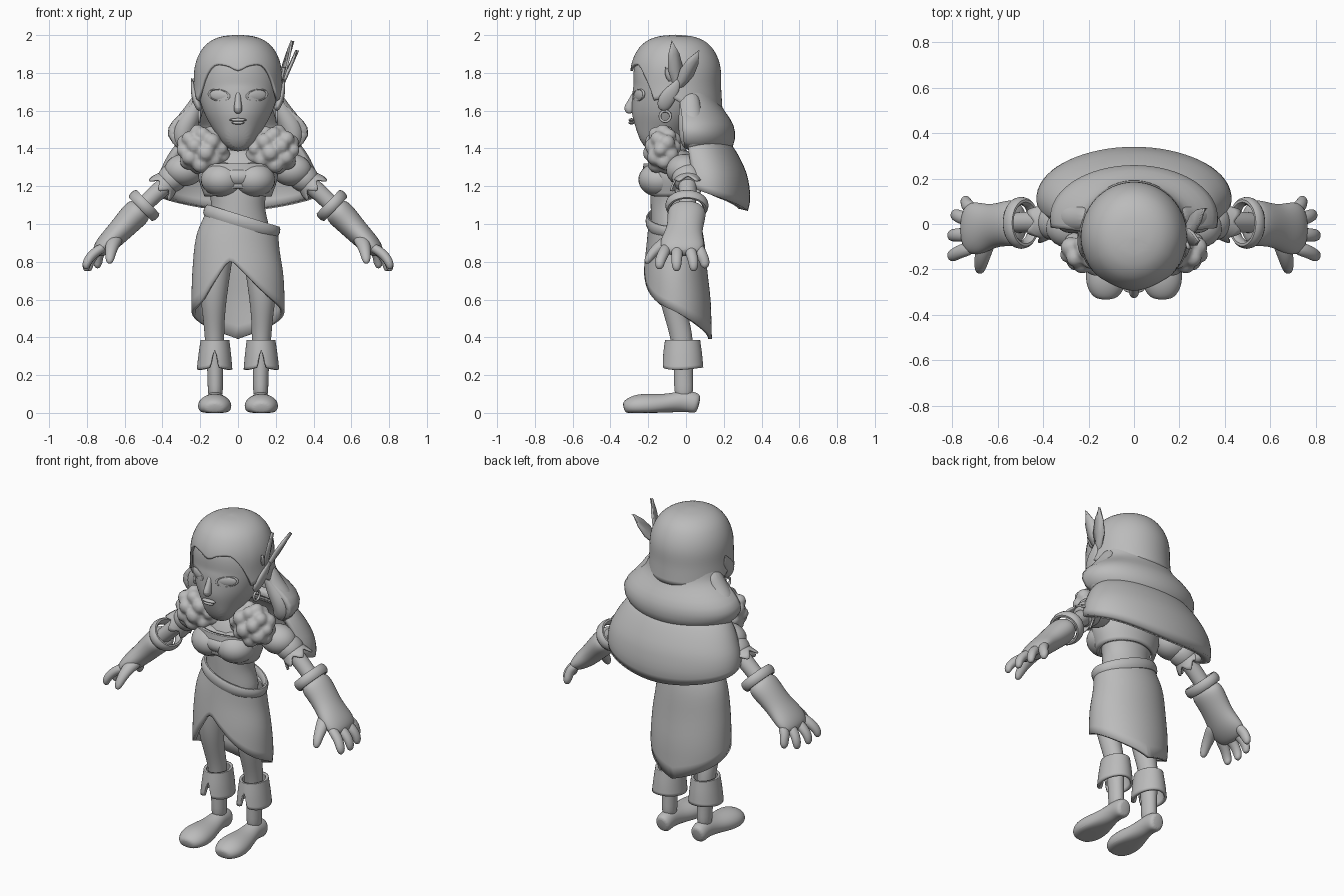
import bpy, bmesh, math, random
from mathutils import Vector, Matrix

if "Cube" in bpy.data.objects:
    bpy.data.objects.remove(bpy.data.objects["Cube"])

grey = bpy.data.materials.new("plain grey")
grey.use_nodes = True
COLOUR = (0.5, 0.5, 0.5, 1)
grey.diffuse_color = COLOUR
grey.node_tree.nodes["Principled BSDF"].inputs["Base Color"].default_value = COLOUR


def finish(name, bm, mirror=False, thick=0, subdiv=0, place=None):
    """Turn a bmesh into a smooth object with its modifiers."""
    if place:
        bm.transform(place)
    bmesh.ops.recalc_face_normals(bm, faces=bm.faces)
    mesh = bpy.data.meshes.new(name)
    bm.to_mesh(mesh)
    bm.free()
    mesh.materials.append(grey)
    ob = bpy.data.objects.new(name, mesh)
    bpy.context.collection.objects.link(ob)
    for o in bpy.context.selected_objects:
        o.select_set(False)
    ob.select_set(True)
    bpy.context.view_layer.objects.active = ob
    bpy.ops.object.shade_smooth_by_angle(angle=math.radians(50))
    if thick:
        m = ob.modifiers.new("thickness", "SOLIDIFY")
        m.thickness, m.offset = thick, 0
    if subdiv:
        ob.modifiers.new("smooth", "SUBSURF").levels = subdiv
        ob.modifiers["smooth"].render_levels = subdiv
    if mirror:
        ob.modifiers.new("mirror", "MIRROR")
    return ob


def curve(knots, x):
    """Smooth interpolation through knots (x, values...)."""
    k = sorted(knots)
    if x <= k[0][0]:
        return k[0][1:]
    for i in range(len(k) - 1):
        p, q = k[i], k[i + 1]
        if x <= q[0]:
            d = q[0] - p[0]
            t = (x - p[0]) / d
            o, r = k[max(i - 1, 0)], k[min(i + 2, len(k) - 1)]
            out = []
            for j in range(1, len(p)):
                m0 = (q[j] - o[j]) / (q[0] - o[0]) * d
                m1 = (r[j] - p[j]) / (r[0] - p[0]) * d
                out.append((2*t**3 - 3*t*t + 1)*p[j] + (t**3 - 2*t*t + t)*m0
                           + (3*t*t - 2*t**3)*q[j] + (t**3 - t*t)*m1)
            return out
    return k[-1][1:]


def drape(name, profile, hem, start=-math.pi, end=math.pi, n=64, rows=14, thick=0.02, sharp=False, tilt=0, **kw):
    """Cloth or hair hanging from the top of profile (z, x, y, rx, ry) to a hem (angle from front, z)."""
    bm, grid = bmesh.new(), []
    full = end - start > 6.28
    top = max(profile)[0]
    for i in range(n if full else n + 1):
        a = start + (end - start) * i / n
        low = hem(a) if sharp else curve(hem, a)[0]
        col = []
        for j in range(rows + 1):
            z = top + (low - top) * (j / rows) ** 1.6
            cx, cy, rx, ry = curve(profile, z)
            x = cx + rx * math.sin(a)
            col.append(bm.verts.new((x, cy - ry * math.cos(a), z - tilt * x * (1 - j / rows))))
        grid.append(col)
    for i in range(n):
        p, q = grid[i], grid[(i + 1) % len(grid)]
        for j in range(rows):
            bm.faces.new((p[j], q[j], q[j + 1], p[j + 1]))
    bmesh.ops.remove_doubles(bm, verts=bm.verts, dist=1e-4)
    return finish(name, bm, thick=thick, **kw)


def tube(name, rings, side=(1, 0, 0), n=14, floor=False, subdiv=2, **kw):
    """Loft of ellipses (x, y, z, radius along side, other radius) following a path."""
    bm, loops = bmesh.new(), []
    pts = [Vector(r[:3]) for r in rings]
    for i, r in enumerate(rings):
        t = (pts[min(i + 1, len(pts) - 1)] - pts[max(i - 1, 0)]).normalized()
        u = Vector(side)
        u = (u - t * u.dot(t)).normalized()
        v = t.cross(u)
        loop = []
        for k in range(n):
            a = 2 * math.pi * k / n
            p = pts[i] + u * math.cos(a) * r[3] + v * math.sin(a) * r[4]
            if floor:
                p.z = max(p.z, 0)
            loop.append(bm.verts.new(p))
        loops.append(loop)
    for p, q in zip(loops, loops[1:]):
        for k in range(n):
            bm.faces.new((p[k], p[(k + 1) % n], q[(k + 1) % n], q[k]))
    bm.faces.new(loops[0])
    bm.faces.new(loops[-1])
    return finish(name, bm, subdiv=subdiv, **kw)


def ball(name, centre, size, turn=0, **kw):
    bm = bmesh.new()
    bmesh.ops.create_uvsphere(bm, u_segments=28, v_segments=16, radius=1)
    m = Matrix.Translation(centre) @ Matrix.Rotation(turn, 4, "Z") @ Matrix.Diagonal((*size, 1))
    return finish(name, bm, place=m, **kw)


def ring(name, major, minor, place, flat=1, **kw):
    """Torus around local z; flat stretches its section along z."""
    bm, n, s = bmesh.new(), 40, 10
    v = [[bm.verts.new(((major + minor*math.cos(b)) * math.cos(a), (major + minor*math.cos(b)) * math.sin(a),
                        flat * minor * math.sin(b)))
          for b in (2*math.pi*j/s for j in range(s))] for a in (2*math.pi*i/n for i in range(n))]
    for i in range(n):
        for j in range(s):
            bm.faces.new((v[i][j], v[(i+1) % n][j], v[(i+1) % n][(j+1) % s], v[i][(j+1) % s]))
    return finish(name, bm, place=place, **kw)


def feather(name, base, tip, width):
    bm = bmesh.new()
    b, d = Vector(base), Vector(tip) - Vector(base)
    w = d.cross(Vector((1, .25, 0))).normalized() * width
    shape = [(0, .15), (.25, .6), (.5, 1), (.75, .75), (1, 0)]
    rows = [[bm.verts.new(b + d*t + w*s*k + Vector((0.008*(1 - abs(k)), 0, 0))) for k in (-1, 0, 1)] for t, s in shape]
    for p, q in zip(rows, rows[1:]):
        for k in (0, 1):
            bm.faces.new((p[k], p[k + 1], q[k + 1], q[k]))
    bmesh.ops.remove_doubles(bm, verts=bm.verts, dist=1e-5)
    finish(name, bm, thick=0.012)


def move(x, y, z):
    return Matrix.Translation((x, y, z))


# Head and face
tube("face", [(0, -.245, 1.447, .05, .05), (0, -.208, 1.46, .088, .115), (0, -.165, 1.51, .13, .148),
              (0, -.138, 1.57, .172, .168), (0, -.1, 1.64, .202, .2), (0, -.085, 1.7, .214, .197),
              (0, -.075, 1.77, .219, .212), (0, -.06, 1.86, .2, .21), (0, -.05, 1.93, .12, .12)], n=20)
tube("nose", [(0, -.265, 1.71, .014, .012), (0, -.285, 1.65, .016, .02), (0, -.304, 1.61, .025, .034),
              (0, -.29, 1.585, .018, .02)])
for lip, z, w in (("upper_lip", 1.551, .046), ("lower_lip", 1.536, .034)):
    ball(lip, (0, -.288, z), (w, .016, .009))
ball("eye", (.1, -.246, 1.682), (.058, .014, .03), .45, mirror=True)
lid = move(.1, -.25, 1.682) @ Matrix.Rotation(.45, 4, "Z") @ Matrix.Rotation(-.14, 4, "Y") @ Matrix.Diagonal((1, 1, .5, 1))
ring("eyelid", .06, .007, lid @ Matrix.Rotation(math.pi/2, 4, "X"), mirror=True)
tube("ear", [(.2, -.125, 1.6, .025, .014), (.218, -.115, 1.64, .044, .02), (.232, -.085, 1.69, .042, .018),
             (.24, -.05, 1.735, .024, .01), (.246, -.035, 1.775, .004, .004)], side=(0, 1, 0), mirror=True)
ring("earring", .028, .007, move(.205, -.11, 1.57) @ Matrix.Rotation(math.pi/2, 4, "Y"), mirror=True)

# Hair
side_hem = [(.25, 1.835), (.6, 1.838), (.8, 1.79), (.95, 1.73), (1.1, 1.65), (1.3, 1.69), (1.8, 1.63), (3.14, 1.62)]
drape("hair_cap", [(1.995, 0, -.055, 0, 0), (1.988, 0, -.055, .075, .08), (1.962, 0, -.055, .142, .15),
                   (1.91, 0, -.055, .192, .2), (1.83, 0, -.055, .222, .23), (1.72, 0, -.055, .229, .234),
                   (1.62, 0, -.055, .236, .24)],
      [(0, 1.81)] + side_hem + [(-a, z) for a, z in side_hem], rows=24, thick=.014)
drape("upper_hair", [(1.8, 0, -.015, .18, .14), (1.7, 0, -.01, .2, .15), (1.62, 0, 0, .23, .163),
                     (1.52, 0, .02, .335, .205), (1.47, 0, .025, .345, .21), (1.42, 0, .03, .3, .195), (1.39, 0, .03, .25, .16)],
      [(1.4, 1.42), (2, 1.4), (3.14, 1.39), (4.28, 1.4), (4.88, 1.42)], 1.4, 4.88, n=40, rows=20, thick=.05)
tube("side_lock", [(.195, .02, 1.7, .03, .05), (.23, .02, 1.6, .05, .06), (.285, .03, 1.52, .07, .075),
                   (.3, .04, 1.45, .065, .075), (.26, .05, 1.4, .05, .06)], mirror=True)
drape("lower_hair", [(1.45, 0, .06, .24, .11), (1.4, 0, .07, .315, .155), (1.28, 0, .1, .385, .19),
                     (1.2, 0, .11, .405, .2), (1.13, 0, .115, .395, .2), (1.06, 0, .115, .35, .185)],
      [(1.25, 1.19), (2, 1.13), (3.14, 1.075), (4.28, 1.13), (5.03, 1.19)], 1.25, 5.03, n=40, thick=.05)
feather("front_feather", (.205, -.04, 1.68), (.285, -.075, 1.97), .04)
feather("rear_feather", (.21, -.06, 1.69), (.31, .07, 1.92), .04)
feather("small_feather", (.215, -.06, 1.73), (.24, -.11, 1.83), .02)

# Torso
tube("neck", [(0, -.05, 1.28, .1, .08), (0, -.06, 1.38, .07, .06), (0, -.07, 1.55, .06, .06)])
tube("torso", [(0, -.06, .9, .18, .12), (0, -.065, 1.0, .17, .125), (0, -.075, 1.09, .14, .115),
               (0, -.075, 1.18, .158, .12), (0, -.06, 1.27, .2, .125), (0, -.045, 1.35, .2, .105), (0, -.04, 1.4, .11, .07)])
ball("bust", (.085, -.14, 1.235), (.112, .112, .092), mirror=True)
ball("bust_middle", (0, -.145, 1.25), (.14, .1, .066))
drape("top_band", [(1.32, 0, -.08, .19, .135), (1.25, 0, -.075, .2, .145), (1.14, 0, -.075, .165, .13)],
      [(0, 1.19), (.8, 1.15), (-.8, 1.15), (3.14, 1.16), (-3.14, 1.16)])

# Fur collar made of merged tufts
random.seed(4)
bm = bmesh.new()
for i in range(26):
    z = 1 - 2 * (i + .5) / 26
    a, r = i * 2.4, math.sqrt(1 - z * z)
    p = Vector((.184 + .108*r*math.cos(a), -.122 + .062*r*math.sin(a), 1.395 + .098*z))
    bmesh.ops.create_icosphere(bm, subdivisions=2, radius=random.uniform(.037, .049), matrix=Matrix.Translation(p))
bmesh.ops.create_icosphere(bm, subdivisions=3, radius=1, matrix=move(.184, -.122, 1.395) @ Matrix.Diagonal((.118, .07, .108, 1)))
fur = finish("fur_collar", bm)
m = fur.modifiers.new("merge", "REMESH")
m.mode, m.voxel_size, m.use_smooth_shade = "VOXEL", .01, True
fur.modifiers.new("soften", "SMOOTH").iterations = 3
fur.modifiers.new("mirror", "MIRROR")

# Skirt and belt
drape("skirt", [(1.01, .02, -.06, .182, .128), (.9, 0, -.055, .21, .143), (.75, 0, -.055, .23, .158),
                (.6, 0, -.05, .236, .17), (.5, 0, -.05, .232, .174), (.39, 0, -.045, .2, .172)],
      [(-3.15, .39), (-2.4, .45), (-1.6, .53), (-.95, .59), (-.55, .7), (-.2, .8), (.1, .75), (.5, .66), (.95, .59),
       (1.6, .53), (2.4, .45), (3.15, .39)], tilt=.3)
belt = move(.02, -.06, 1.015) @ Matrix.Rotation(.3, 4, "Y") @ Matrix.Diagonal((1, .73, 1, 1))
ring("belt", .195, .016, belt, flat=2)

# Legs, boots and feet
tube("leg", [(.105, -.06, .95, .1, .1), (.122, -.075, .8, .092, .09), (.13, -.08, .65, .078, .075),
             (.128, -.055, .52, .06, .062), (.125, -.025, .42, .054, .062), (.122, -.014, .3, .048, .055),
             (.12, -.014, .18, .04, .05), (.12, -.01, .06, .044, .055)], mirror=True)
notch = [(.3, .24), (3.15, .24)]
drape("boot_cuff", [(.385, .122, -.018, .068, .085), (.31, .123, -.018, .078, .095), (.235, .124, -.018, .086, .102)],
      [(0, .33)] + notch + [(-a, z) for a, z in notch], mirror=True, thick=.016)
tube("foot", [(.12, .07, .045, .035, .045), (.12, .05, .05, .052, .06), (.12, -.01, .065, .05, .06), (.121, -.09, .05, .064, .05),
              (.123, -.18, .038, .09, .066), (.124, -.26, .036, .094, .066), (.124, -.315, .03, .066, .044),
              (.124, -.33, .025, .035, .025)], floor=True, mirror=True)

# Arms, sleeves and gloves
ball("puff_sleeve", (.285, -.01, 1.285), (.105, .095, .085), mirror=True)
tube("lower_sleeve", [(.3, 0, 1.28, .08, .08), (.36, .01, 1.235, .088, .08), (.4, .01, 1.2, .065, .06)],
     side=(0, 1, 0), mirror=True)
aim = Matrix.Rotation(-.8, 4, "Y")
drape("sleeve_frill", [(0, 0, 0, .06, .068), (-.1, 0, 0, .095, .1)], lambda a: -.05 - .018 * math.cos(6 * a), sharp=True,
      rows=4, thick=.01, mirror=True, place=move(.37, .01, 1.225) @ aim)
tube("arm", [(.2, -.01, 1.32, .06, .06), (.36, .01, 1.23, .05, .05), (.46, .01, 1.14, .048, .046),
             (.6, .0, 1.0, .045, .045)], side=(0, 1, 0), mirror=True)
ring("bracelet", .082, .015, move(.497, .005, 1.098) @ aim @ Matrix.Diagonal((1, 1.18, 1, 1)), flat=2, mirror=True)
tube("glove", [(.505, .005, 1.09, .08, .06), (.53, .005, 1.065, .108, .078), (.575, .0, 1.02, .1, .074), (.63, -.01, .96, .098, .065),
               (.68, -.02, .91, .12, .06), (.725, -.02, .87, .118, .048), (.755, -.02, .84, .08, .025)],
     side=(0, 1, 0), mirror=True)
for finger, y, out, x, z in (("index", -.1, -.14, .805, .76), ("middle", -.045, -.05, .805, .75),
                             ("ring", .015, .04, .79, .75), ("little", .06, .1, .745, .765)):
    tube(finger + "_finger", [(.7, y, .885, .032, .028), (x*.5 + .365, (y + out)/2, .845, .032, .028),
                              (x - .005, out, .8, .029, .026), (x, out, z + .015, .024, .021), (x - .005, out, z, .01, .01)],
         side=(0, 1, 0), n=10, mirror=True)
tube("thumb", [(.64, -.05, .93, .045, .04), (.665, -.125, .895, .04, .034), (.675, -.18, .845, .03, .028),
               (.68, -.205, .805, .023, .021), (.68, -.21, .79, .008, .008)], n=10, mirror=True)
